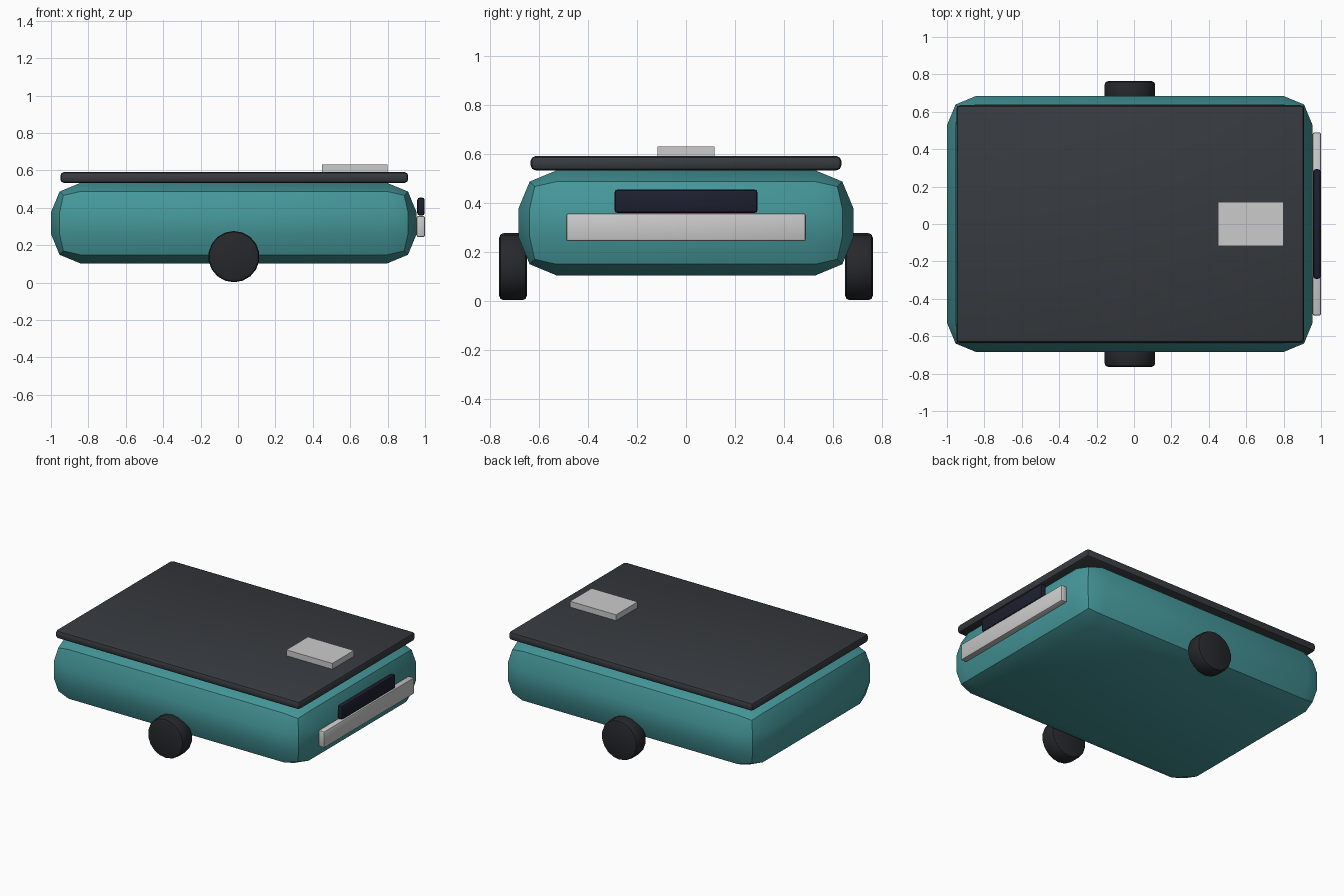
import bpy
from math import pi

if "Cube" in bpy.data.objects:
    bpy.data.objects.remove(bpy.data.objects["Cube"])


def material(name, rgb):
    m = bpy.data.materials.new(name)
    m.diffuse_color = (*rgb, 1)
    m.use_nodes = True
    m.node_tree.nodes["Principled BSDF"].inputs["Base Color"].default_value = m.diffuse_color
    return m


TEAL = material("teal_paint", (0.06, 0.31, 0.325))
CHARCOAL = material("charcoal", (0.038, 0.043, 0.05))
RUBBER = material("rubber", (0.02, 0.021, 0.025))
NAVY = material("dark_navy", (0.012, 0.014, 0.028))
SILVER = material("silver", (0.6, 0.6, 0.62))


def finish(ob, name, mat, bevel, segments):
    ob.name = name
    ob.data.materials.append(mat)
    if bevel:
        mod = ob.modifiers.new("Bevel", 'BEVEL')
        mod.width = bevel
        mod.segments = segments
        mod.limit_method = 'ANGLE'
        bpy.ops.object.modifier_apply(modifier=mod.name)
        bpy.ops.object.shade_smooth_by_angle(angle=pi / 6)
    return ob


def box(name, x, y, z, mat, bevel=0, segments=2):
    """Box given by its (min, max) range on each axis."""
    ranges = (x, y, z)
    bpy.ops.mesh.primitive_cube_add(size=1, location=[(a + b) / 2 for a, b in ranges])
    ob = bpy.context.object
    ob.scale = [b - a for a, b in ranges]
    bpy.ops.object.transform_apply(location=False, rotation=False, scale=True)
    return finish(ob, name, mat, bevel, segments)


# Rounded trailer body
box("body", (-1, 0.955), (-0.685, 0.685), (0.103, 0.533), TEAL, 0.157)

# Flat lid and the raised plate on it
box("lid", (-0.95, 0.91), (-0.635, 0.635), (0.533, 0.591), CHARCOAL, 0.02)
box("lid_plate", (0.45, 0.80), (-0.117, 0.117), (0.586, 0.631), SILVER)

# End bumper and dark panel above it
box("bumper", (0.955, 1.0), (-0.49, 0.49), (0.243, 0.357), SILVER, 0.01)
box("end_panel", (0.958, 0.998), (-0.293, 0.293), (0.358, 0.455), NAVY, 0.014)

# Pair of wheels
for side, label in ((-1, "front"), (1, "back")):
    bpy.ops.mesh.primitive_cylinder_add(
        vertices=18, radius=0.137, depth=0.113,
        location=(-0.022, side * 0.707, 0.139), rotation=(pi / 2, 0, 0))
    finish(bpy.context.object, label + "_wheel", RUBBER, 0.018, 2)
